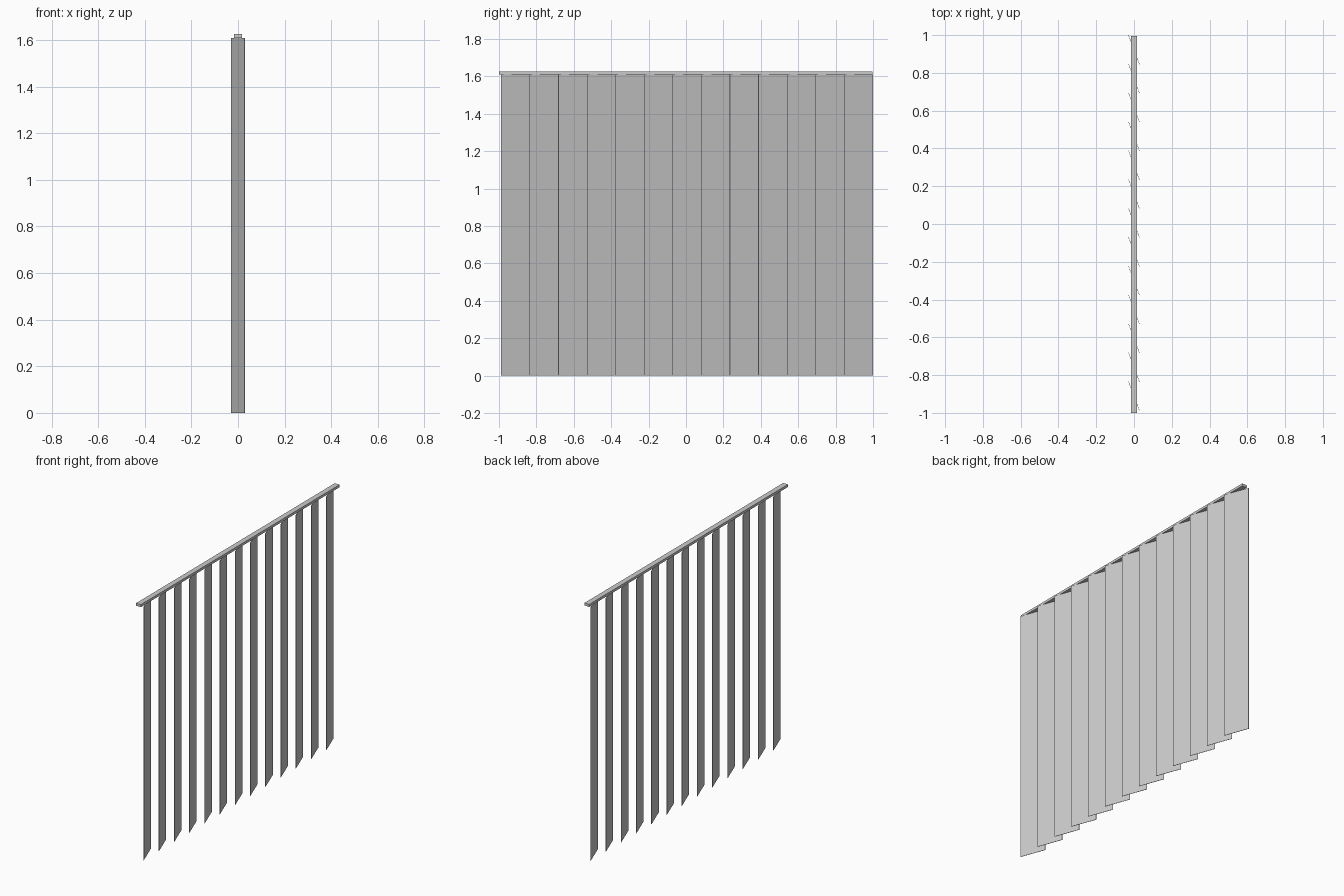
import bpy
import math

if "Cube" in bpy.data.objects:
    bpy.data.objects.remove(bpy.data.objects["Cube"])

SLATS = 13
STEP = 0.1528          # spacing of the slats along the rail
SPAN_X, SPAN_Y = 0.058, 0.155
SLAT_TOP, TOP = 1.609, 1.625


def box(name, center, size, turn=0.0):
    bpy.ops.mesh.primitive_cube_add(size=1, location=center)
    ob = bpy.context.object
    ob.name = name
    ob.scale = size
    bpy.ops.object.transform_apply(location=False, rotation=False, scale=True)
    ob.rotation_euler.z = turn
    return ob


# Head rail along y
box("head_rail", (0, -0.002, (SLAT_TOP + TOP) / 2), (0.034, 1.996, TOP - SLAT_TOP))

# Thin hanging slats, all turned by the same angle
width = math.hypot(SPAN_X, SPAN_Y)
angle = math.atan2(SPAN_X, SPAN_Y)
last_y = 1.0 - SPAN_Y / 2
for i in range(SLATS):
    y = last_y - (SLATS - 1 - i) * STEP
    box(f"slat_{i + 1:02d}", (0, y, SLAT_TOP / 2), (0.002, width, SLAT_TOP), angle)
